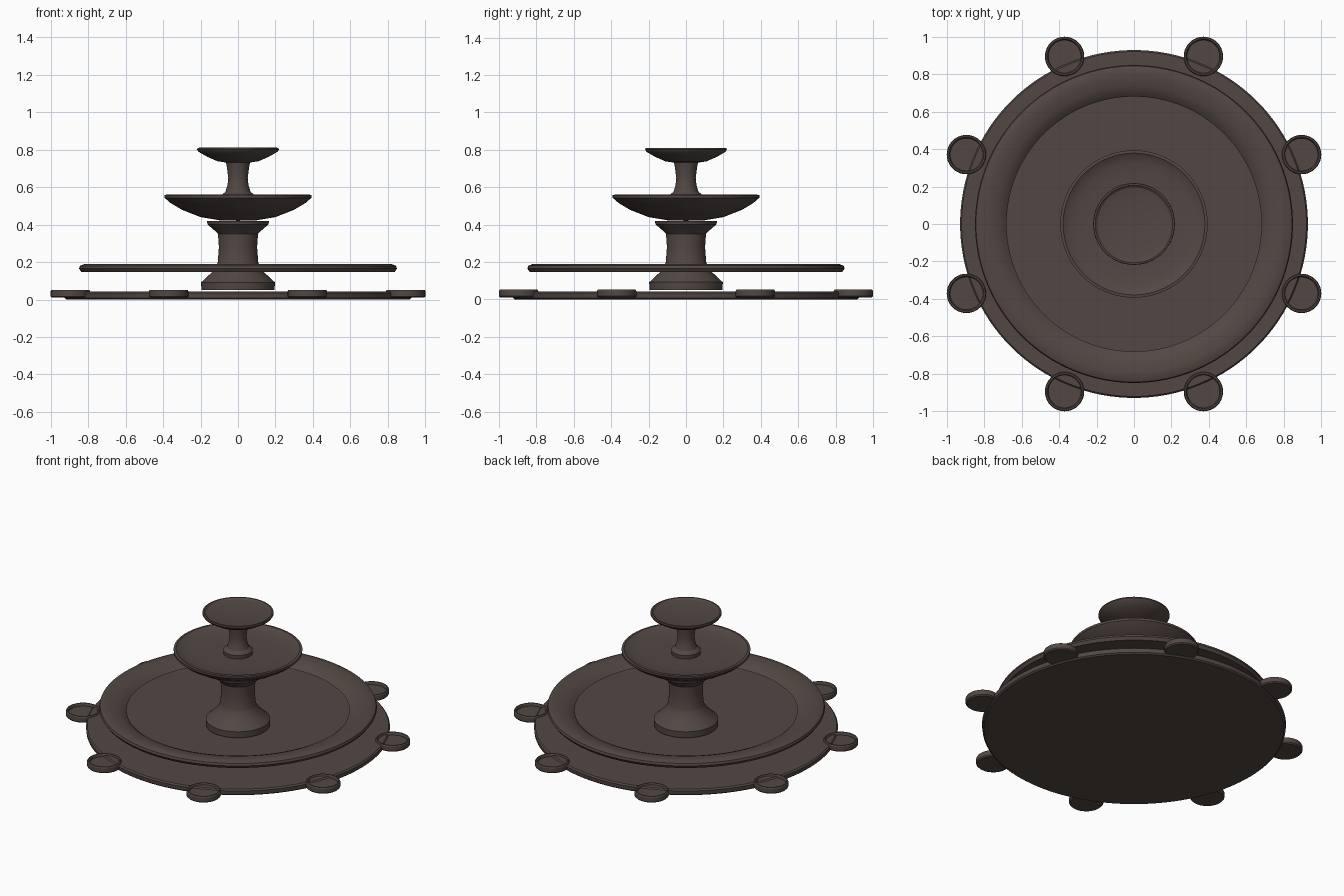
import bpy, bmesh, math

if "Cube" in bpy.data.objects:
    bpy.data.objects.remove(bpy.data.objects["Cube"])

stone = bpy.data.materials.new("dark_stone")
stone.diffuse_color = (0.085, 0.064, 0.057, 1)
stone.use_nodes = True
stone.node_tree.nodes["Principled BSDF"].inputs["Base Color"].default_value = stone.diffuse_color


def lathe(name, profile, segments=96, location=(0, 0, 0), closed=False):
    """Spin a (radius, height) profile around the vertical axis."""
    bm = bmesh.new()
    rings = []
    for r, z in profile:
        if r == 0:
            rings.append([bm.verts.new((0, 0, z))] * segments)
        else:
            rings.append([bm.verts.new((r * math.cos(a), r * math.sin(a), z))
                          for a in (2 * math.pi * i / segments for i in range(segments))])
    pairs = list(zip(rings, rings[1:]))
    if closed:
        pairs.append((rings[-1], rings[0]))
    for low, high in pairs:
        for i in range(segments):
            j = (i + 1) % segments
            bm.faces.new(list(dict.fromkeys((low[i], low[j], high[j], high[i]))))
    bmesh.ops.recalc_face_normals(bm, faces=bm.faces[:])
    mesh = bpy.data.meshes.new(name)
    bm.to_mesh(mesh)
    bm.free()
    mesh.materials.append(stone)
    obj = bpy.data.objects.new(name, mesh)
    obj.location = location
    bpy.context.collection.objects.link(obj)
    bpy.ops.object.select_all(action='DESELECT')
    obj.select_set(True)
    bpy.context.view_layer.objects.active = obj
    bpy.ops.object.shade_smooth_by_angle(angle=math.radians(28))
    return obj


# Ground slab
lathe("base_slab", [(0, 0), (0.915, 0), (0.925, 0.008), (0.928, 0.034),
                    (0.92, 0.043), (0, 0.043)], 128)

# Eight shallow dishes around the slab
for k in range(8):
    a = math.radians(22.5 + 45 * k)
    lathe(f"edge_dish_{k + 1}",
          [(0, 0.01), (0.098, 0.01), (0.105, 0.017), (0.105, 0.045), (0.101, 0.052),
           (0.093, 0.052), (0.089, 0.047), (0.087, 0.035), (0, 0.035)],
          40, (0.968 * math.cos(a), 0.968 * math.sin(a), 0))

# Raised pool rim, open in the middle
lathe("pool_rim", [(0.68, 0.147), (0.705, 0.168), (0.74, 0.182), (0.79, 0.19),
                   (0.82, 0.189), (0.843, 0.18), (0.848, 0.165), (0.835, 0.146)],
      128, closed=True)

# Lower pedestal with flared foot and capital
lathe("lower_pedestal", [(0, 0.05), (0.195, 0.05), (0.197, 0.092), (0.185, 0.102),
                         (0.14, 0.145), (0.115, 0.18), (0.108, 0.2), (0.102, 0.28),
                         (0.107, 0.35), (0.115, 0.36), (0.162, 0.4), (0.167, 0.42), (0, 0.42)], 64)

# Large middle bowl
lathe("middle_bowl", [(0, 0.42), (0.1, 0.423), (0.2, 0.44), (0.3, 0.479), (0.36, 0.515),
                      (0.392, 0.543), (0.393, 0.558), (0.378, 0.56), (0.36, 0.549),
                      (0.32, 0.538), (0.24, 0.533), (0, 0.53)])

# Upper pedestal
lathe("upper_pedestal", [(0, 0.53), (0.088, 0.53), (0.09, 0.556), (0.067, 0.575),
                         (0.056, 0.61), (0.052, 0.65), (0.06, 0.71), (0.065, 0.735), (0, 0.735)], 48)

# Small top bowl
lathe("top_bowl", [(0, 0.73), (0.065, 0.731), (0.11, 0.738), (0.165, 0.762), (0.21, 0.788),
                   (0.218, 0.8), (0.216, 0.809), (0.207, 0.81), (0.195, 0.8),
                   (0.16, 0.793), (0, 0.79)], 72)
